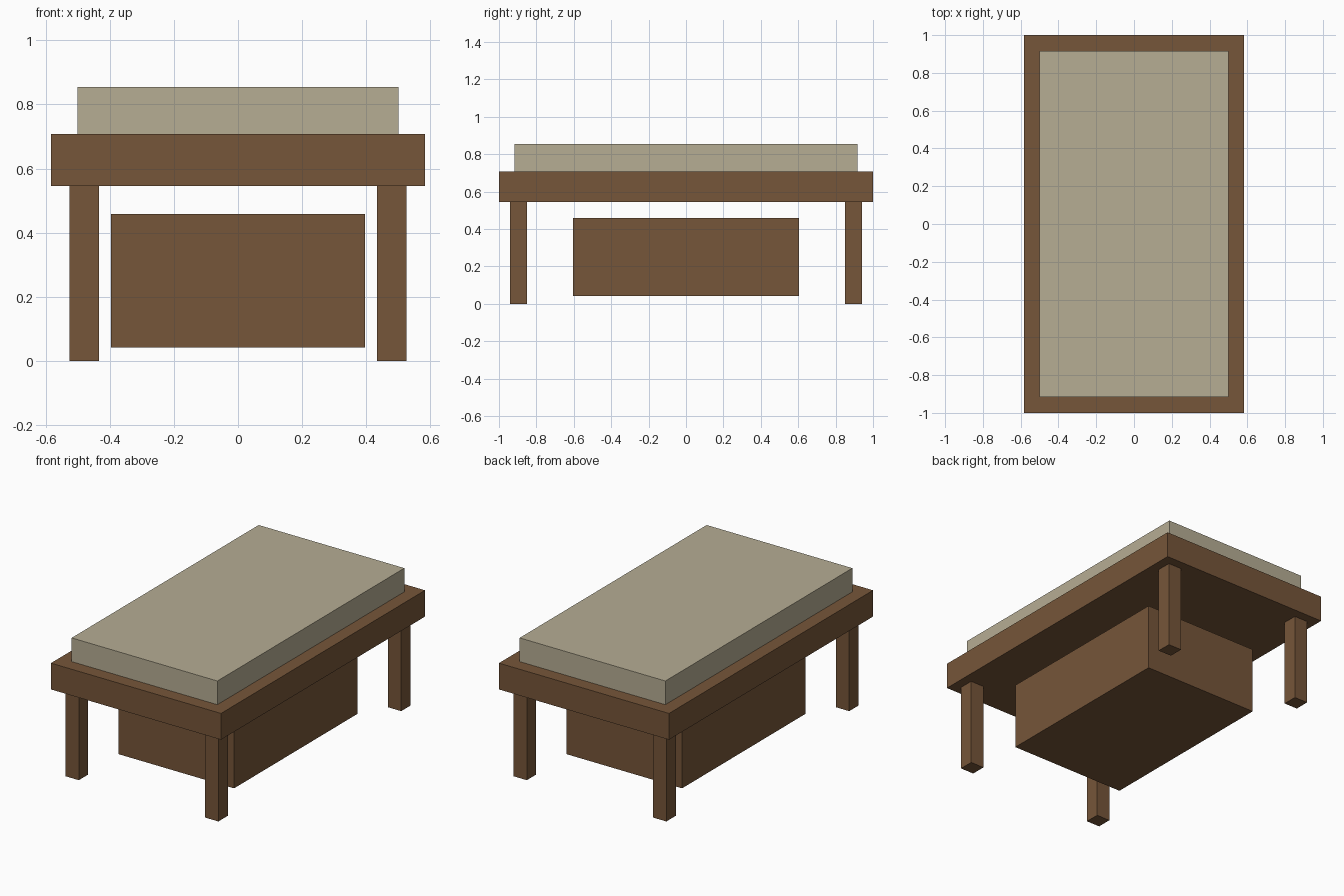
import bpy

if "Cube" in bpy.data.objects:
    bpy.data.objects.remove(bpy.data.objects["Cube"], do_unlink=True)


def make_material(name, rgb):
    mat = bpy.data.materials.new(name)
    mat.use_nodes = True
    color = (*rgb, 1.0)
    mat.diffuse_color = color
    bsdf = next(n for n in mat.node_tree.nodes if n.type == "BSDF_PRINCIPLED")
    bsdf.inputs["Base Color"].default_value = color
    return mat


def box(name, center, size, mat):
    bpy.ops.mesh.primitive_cube_add(size=1, location=center)
    obj = bpy.context.object
    obj.name = name
    obj.scale = size
    bpy.ops.object.transform_apply(location=False, rotation=False, scale=True)
    obj.data.materials.append(mat)
    return obj


wood = make_material("brown wood", (0.181, 0.092, 0.041))
fabric = make_material("beige fabric", (0.468, 0.418, 0.296))

# Heights of the stacked parts
leg_top, frame_top, mattress_top = 0.545, 0.708, 0.855

# Bed frame and mattress
box("bed_frame", (0, 0, (leg_top + frame_top) / 2),
    (1.167, 2.0, frame_top - leg_top), wood)
box("mattress", (0, 0, (frame_top + mattress_top) / 2),
    (1.0, 1.833, mattress_top - frame_top), fabric)

# Storage box under the bed
box("storage_box", (0, 0, 0.25), (0.792, 1.208, 0.416), wood)

# Four corner legs
for side, x in (("left", 1), ("right", -1)):
    for end, y in (("front", -1), ("back", 1)):
        box(f"{end}_{side}_leg", (x * 0.479, y * 0.896, leg_top / 2),
            (0.092, 0.092, leg_top), wood)
